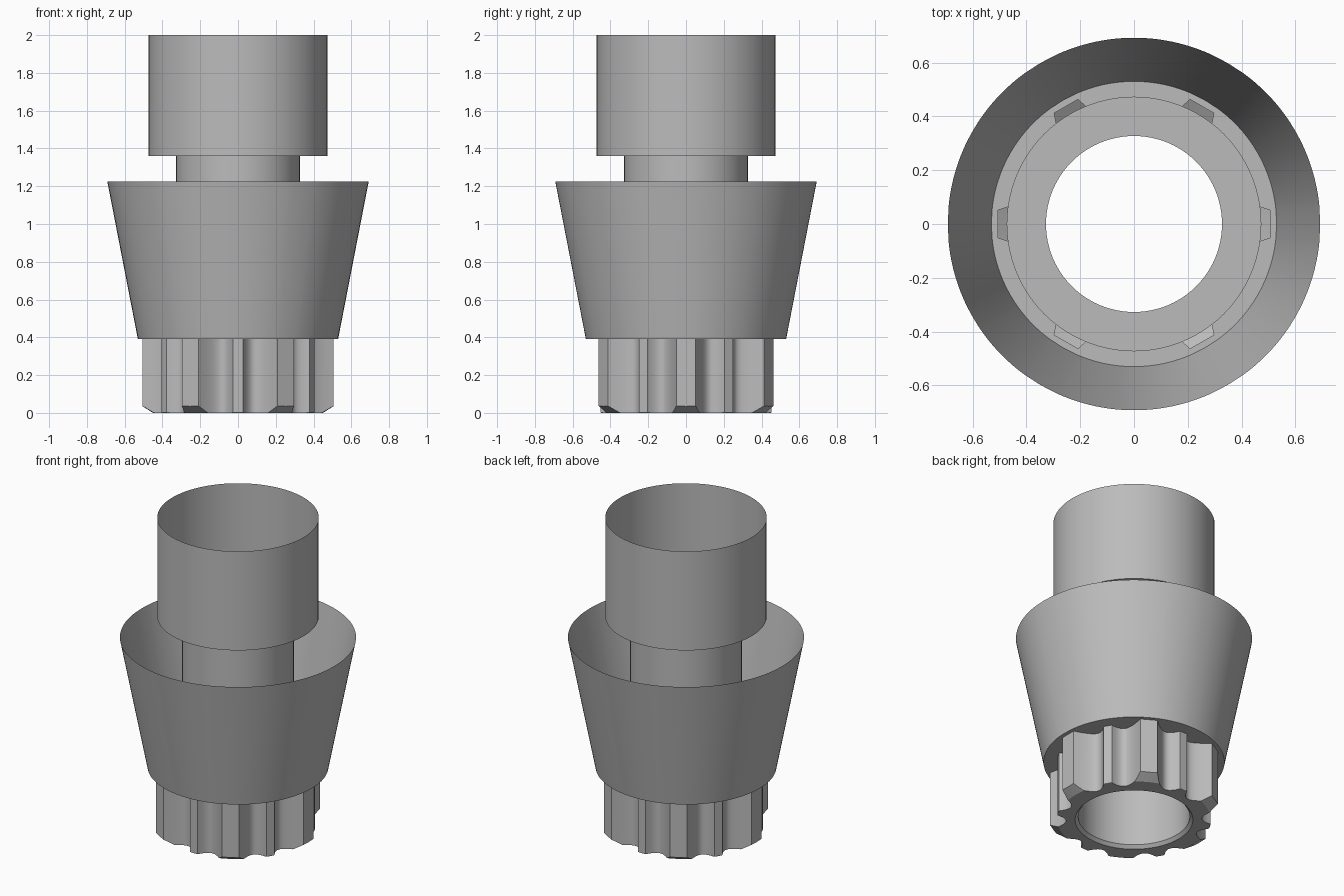
import bpy, bmesh
from math import cos, sin, pi, radians, degrees, atan2, hypot

cube = bpy.data.objects.get("Cube")
if cube:
    bpy.data.objects.remove(cube)

grey = bpy.data.materials.new("plain grey")
grey.use_nodes = True
color = (0.5, 0.5, 0.5, 1)
grey.diffuse_color = color
grey.node_tree.nodes["Principled BSDF"].inputs["Base Color"].default_value = color

FLOOR_Z, CHAMFER_R, CHAMFER_H = 0.39, 0.45, 0.035
RIDGE_R, RIDGE_HALF = 0.505, 0.051      # six wide ridges
RIB_R, RIB_HALF = 0.452, 0.026          # six narrow ribs


def sheet(name, rings):
    """Loft closed rings of equal length into one thin open surface."""
    bm = bmesh.new()
    loops = [[bm.verts.new(p) for p in ring] for ring in rings]
    n = len(loops[0])
    for a, b in zip(loops, loops[1:]):
        for i in range(n):
            j = (i + 1) % n
            bm.faces.new((a[i], a[j], b[j], b[i]))
    bmesh.ops.remove_doubles(bm, verts=bm.verts, dist=0.0001)
    mesh = bpy.data.meshes.new(name)
    bm.to_mesh(mesh)
    bm.free()
    mesh.materials.append(grey)
    obj = bpy.data.objects.new(name, mesh)
    bpy.context.collection.objects.link(obj)
    bpy.ops.object.select_all(action='DESELECT')
    obj.select_set(True)
    bpy.context.view_layer.objects.active = obj
    bpy.ops.object.shade_smooth_by_angle(angle=radians(25))
    return obj


def ring(r, z, angles):
    return [(r * cos(a), r * sin(a), z) for a in angles]


def fluted_outline():
    """Polar points of the grip: wide ridge, flute, narrow rib, flute, six times."""
    ridge_a, ridge_r = atan2(RIDGE_HALF, RIDGE_R), hypot(RIDGE_HALF, RIDGE_R)
    rib_a, rib_r = atan2(RIB_HALF, RIB_R), hypot(RIB_HALF, RIB_R)
    steps = 12
    half = [(0, RIDGE_R)]
    for i in range(steps + 1):
        t = i / steps
        a = ridge_a + (pi / 6 - rib_a - ridge_a) * t
        r = ridge_r + (rib_r - ridge_r) * t - 0.08 * (4 * t * (1 - t)) ** 0.9
        half.append((a, r))
    half.append((pi / 6, RIB_R))
    sector = half + [(pi / 3 - a, r) for a, r in half[-2:0:-1]]
    return [(a + k * pi / 3, r) for k in range(6) for a, r in sector]


outline = fluted_outline()
grip_angles = [a for a, r in outline]
round_angles = [2 * pi * i / 96 for i in range(96)]


def grip_ring(z_rule, limit=1.0):
    return [(min(r, limit) * cos(a), min(r, limit) * sin(a), z_rule(r)) for a, r in outline]


def chamfer_z(r):
    return max(0, (r - CHAMFER_R) / (RIDGE_R - CHAMFER_R)) * CHAMFER_H


# Fluted grip: bottom face, ridge chamfers, walls
sheet("fluted_grip", [
    ring(0.345, 0, grip_angles),
    grip_ring(lambda r: 0, CHAMFER_R),
    grip_ring(chamfer_z),
    grip_ring(lambda r: FLOOR_Z)])

# Flared collar: floor around the grip, then the conical wall
sheet("flared_collar", [
    grip_ring(lambda r: FLOOR_Z),
    ring(0.53, FLOOR_Z, grip_angles),
    ring(0.692, 1.225, grip_angles)])

# Bore tube with bevelled mouth, stepping out to the open upper sleeve
sheet("bore_and_sleeve", [ring(r, z, round_angles) for r, z in (
    (0.345, 0), (0.327, 0.02), (0.327, 1.36), (0.473, 1.36), (0.473, 2.0))])
